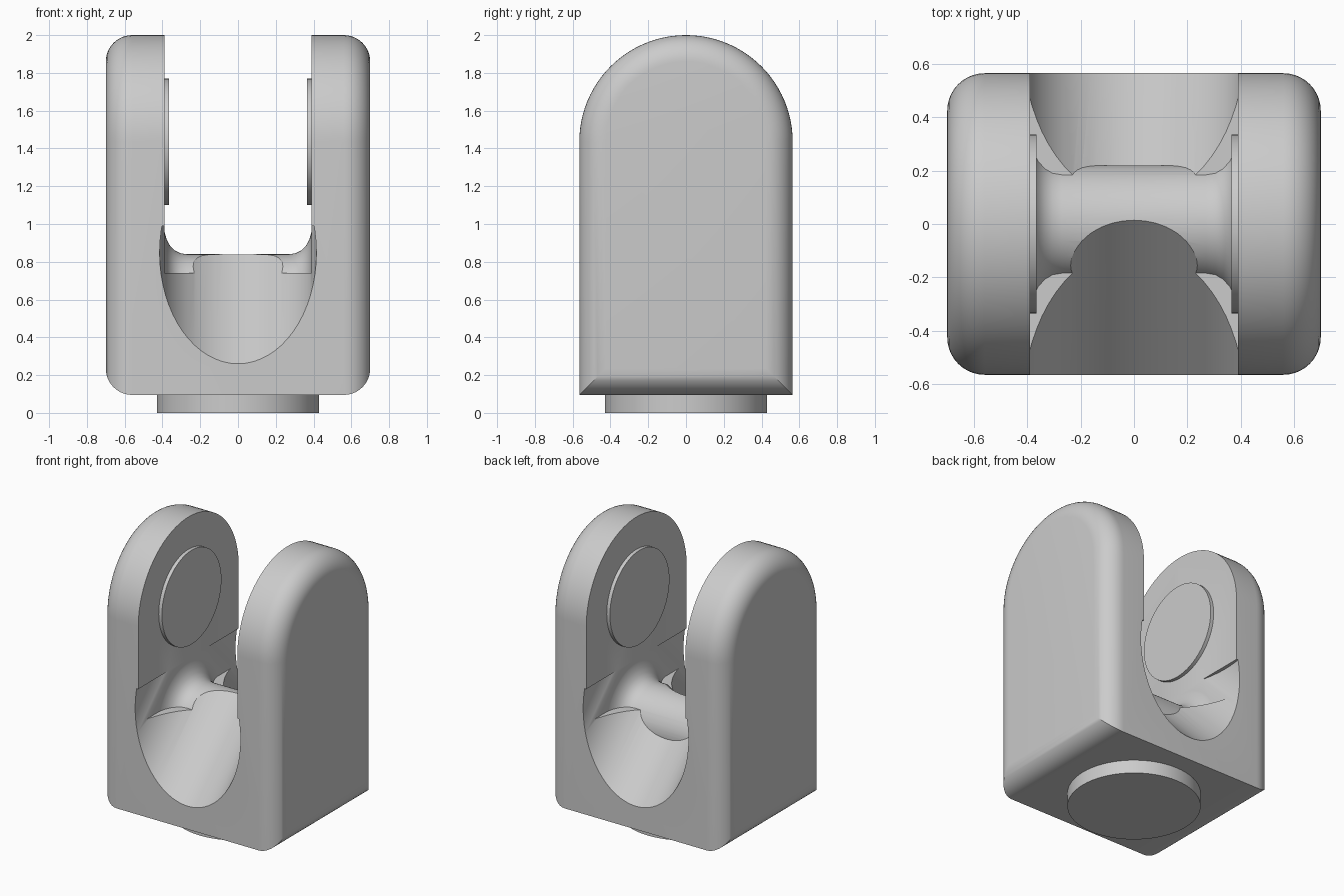
import bpy, bmesh
from math import pi, sin, cos
from mathutils import Matrix, Vector

if "Cube" in bpy.data.objects:
    bpy.data.objects.remove(bpy.data.objects["Cube"])

metal = bpy.data.materials.new("plain grey")
metal.use_nodes = True
GREY = (0.6, 0.6, 0.6, 1)
metal.diffuse_color = GREY
metal.node_tree.nodes["Principled BSDF"].inputs["Base Color"].default_value = GREY

HALF_X, HALF_Y, BASE_Z, TOP_Z = 0.70, 0.565, 0.095, 2.0
SLOT, ROUND = 0.39, 0.14
PIVOT_Z = TOP_Z - HALF_Y


def make(name, bm):
    bmesh.ops.recalc_face_normals(bm, faces=bm.faces)
    mesh = bpy.data.meshes.new(name)
    bm.to_mesh(mesh)
    bm.free()
    obj = bpy.data.objects.new(name, mesh)
    bpy.context.collection.objects.link(obj)
    mesh.materials.append(metal)
    return obj


def loft(name, rings):
    """Skin closed rings of points and cap both ends."""
    bm = bmesh.new()
    loops = [[bm.verts.new(p) for p in ring] for ring in rings]
    for a, b in zip(loops, loops[1:]):
        for i in range(len(a)):
            j = (i + 1) % len(a)
            bm.faces.new((a[i], a[j], b[j], b[i]))
    bm.faces.new(loops[0])
    bm.faces.new(loops[-1])
    return make(name, bm)


def cylinder(name, radius, depth, matrix, clip_z=None):
    bm = bmesh.new()
    bmesh.ops.create_cone(bm, cap_ends=True, segments=64, radius1=radius,
                          radius2=radius, depth=depth, matrix=matrix)
    if clip_z:
        geom = bm.verts[:] + bm.edges[:] + bm.faces[:]
        cut = bmesh.ops.bisect_plane(bm, geom=geom, plane_co=(0, 0, clip_z),
                                     plane_no=(0, 0, 1), clear_outer=True)
        edges = [e for e in cut["geom_cut"] if isinstance(e, bmesh.types.BMEdge)]
        bmesh.ops.contextual_create(bm, geom=edges)
    return make(name, bm)


def activate(obj):
    bpy.ops.object.select_all(action='DESELECT')
    obj.select_set(True)
    bpy.context.view_layer.objects.active = obj


def boolean(target, tool, operation):
    tool.hide_render = True
    mod = target.modifiers.new(operation, 'BOOLEAN')
    mod.object, mod.operation, mod.solver = tool, operation, 'EXACT'
    activate(target)
    bpy.ops.object.modifier_apply(modifier=mod.name)


def arch(x, inset):
    """Arched side outline, shrunk by inset."""
    r, low = HALF_Y - inset, BASE_Z + inset
    curve = [(x, r * cos(pi * i / 48), PIVOT_Z + r * sin(pi * i / 48)) for i in range(49)]
    return curve + [(x, -r, low), (x, r, low)]


# Arched block with rounded outer sides
steps = [pi / 2 * i / 10 for i in range(11)]
side = [(HALF_X - ROUND + ROUND * sin(t), ROUND * (1 - cos(t))) for t in steps]
outline = [(-x, d) for x, d in reversed(side)] + side
body = loft("clevis_body", [arch(x, d) for x, d in outline])

# Slot between the two arms
bm = bmesh.new()
bmesh.ops.create_cube(bm, size=2, matrix=Matrix.Translation((0, 0, 1.74))
                      @ Matrix.Diagonal((SLOT, 1, 1, 1)))
slot = make("slot_cutter", bm)

# Sloping round grooves, front and back
slope = Matrix.Translation((0, -HALF_Y, 0.847)) @ Vector((0, 1, 1)).to_track_quat('Z', 'Y').to_matrix().to_4x4()
front_groove = cylinder("front_groove_cutter", 0.415, 3, slope, 0.99)
back_groove = cylinder("back_groove_cutter", 0.415, 3, Matrix.Rotation(pi, 4, 'Z') @ slope, 0.99)

# Cross bar flaring into the arms
flare = [(0.27, 0.22), (0.305, 0.225), (0.335, 0.24), (0.36, 0.265),
         (0.378, 0.3), (0.388, 0.335), (0.392, 0.37), (0.45, 0.37)]
bar_outline = [(-x, r) for x, r in reversed(flare)] + flare
bar = loft("cross_bar", [[(x, r * cos(2 * pi * i / 64), 0.62 + r * sin(2 * pi * i / 64))
                          for i in range(64)] for x, r in bar_outline])

boolean(body, slot, 'DIFFERENCE')
boolean(body, back_groove, 'DIFFERENCE')
boolean(body, bar, 'UNION')
boolean(body, front_groove, 'DIFFERENCE')
for tool in (slot, back_groove, bar, front_groove):
    bpy.data.objects.remove(tool)

# Pivot pads and round foot
parts = [body]
for name, s in (("left_pivot_pad", 1), ("right_pivot_pad", -1)):
    place = Matrix.Translation((s * 0.385, 0, PIVOT_Z)) @ Matrix.Rotation(pi / 2, 4, 'Y')
    parts.append(cylinder(name, 0.335, 0.04, place))
parts.append(cylinder("round_foot", 0.43, 0.12, Matrix.Translation((0, 0, 0.06))))

for part in parts:
    activate(part)
    bpy.ops.object.shade_smooth_by_angle(angle=pi / 6)
